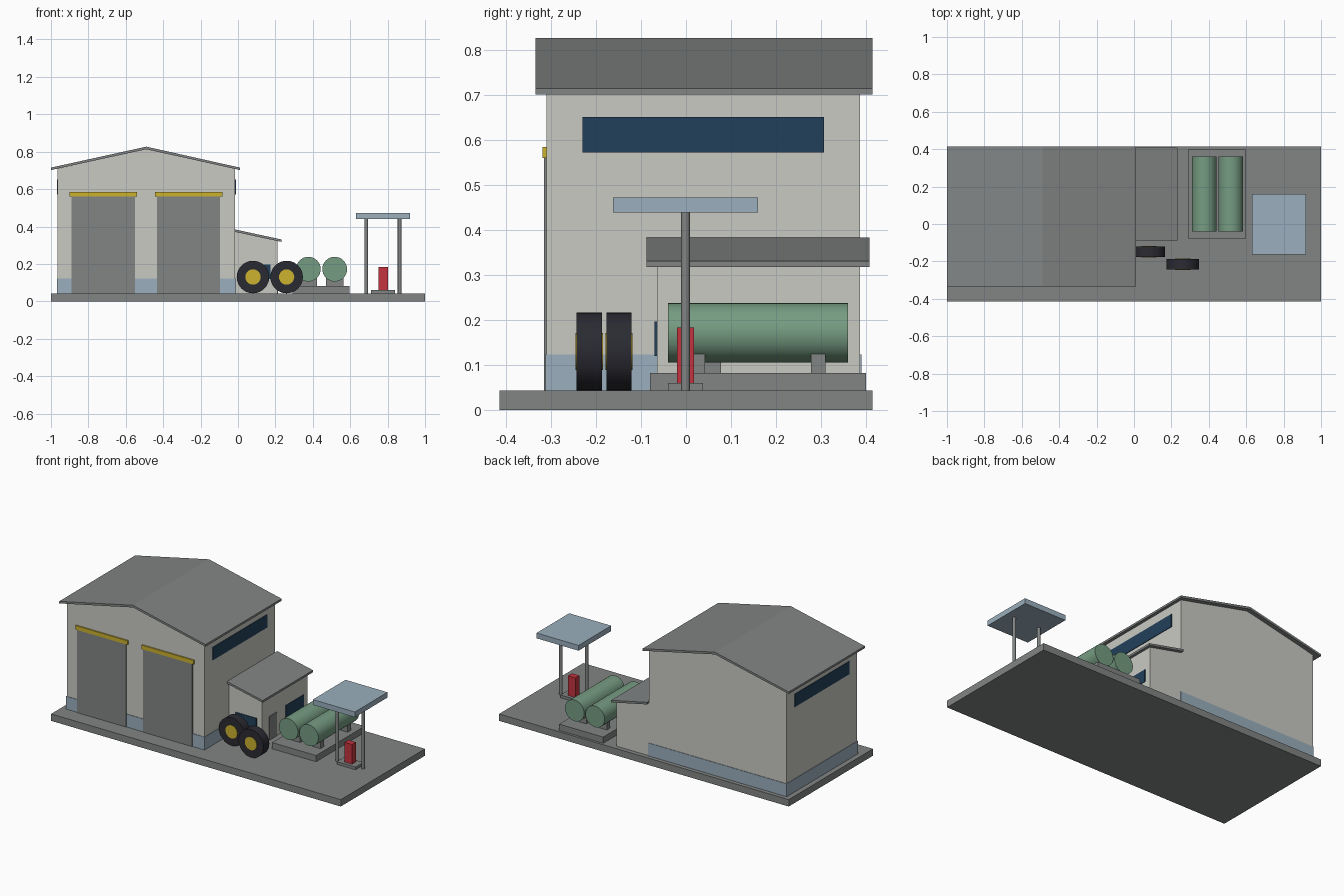
import bpy
import math

cube = bpy.data.objects.get("Cube")
if cube:
    bpy.data.objects.remove(cube, do_unlink=True)


def material(name, rgb):
    """Flat colour given as sRGB 0-255, stored linear."""
    lin = [((c / 255 + 0.055) / 1.055) ** 2.4 for c in rgb]
    m = bpy.data.materials.new(name)
    m.use_nodes = True
    m.diffuse_color = (*lin, 1)
    m.node_tree.nodes["Principled BSDF"].inputs["Base Color"].default_value = (*lin, 1)
    return m


GREY = material("concrete grey", (130, 133, 133))
WALL = material("plaster white", (202, 202, 196))
PALE = material("pale blue", (155, 175, 189))
GLASS = material("window navy", (34, 64, 90))
YELLOW = material("signal yellow", (204, 178, 48))
GREEN = material("tank green", (118, 156, 130))
RED = material("pump red", (196, 52, 62))
RUBBER = material("tyre black", (42, 42, 50))


def add_mesh(name, verts, faces, mat):
    me = bpy.data.meshes.new(name)
    me.from_pydata(verts, [], faces)
    me.materials.append(mat)
    ob = bpy.data.objects.new(name, me)
    bpy.context.collection.objects.link(ob)
    return ob


def extrude(name, profile, y0, y1, mat):
    """Extrude a counter-clockwise (x, z) outline along y."""
    n = len(profile)
    verts = [(x, y, z) for y in (y0, y1) for x, z in profile]
    faces = [list(range(n)), list(range(2 * n - 1, n - 1, -1))]
    faces += [(i, i + n, (i + 1) % n + n, (i + 1) % n) for i in range(n)]
    return add_mesh(name, verts, faces, mat)


def box(name, x, y, z, mat):
    outline = [(x[0], z[0]), (x[1], z[0]), (x[1], z[1]), (x[0], z[1])]
    return extrude(name, outline, y[0], y[1], mat)


def cylinder(name, centre, radius, depth, mat, along_y=True, sides=32):
    rot = (math.pi / 2, 0, 0) if along_y else (0, 0, 0)
    bpy.ops.mesh.primitive_cylinder_add(vertices=sides, radius=radius, depth=depth,
                                        location=centre, rotation=rot)
    ob = bpy.context.object
    ob.name = name
    ob.data.materials.append(mat)
    bpy.ops.object.shade_smooth_by_angle(angle=math.radians(40))
    return ob


G = 0.043  # ground slab top
MID = -0.49  # ridge line of the hall

box("ground_slab", (-1, 1), (-0.415, 0.415), (0, G), GREY)

# Main hall: walls, roof, plinth
extrude("hall_walls", [(-0.965, G), (-0.015, G), (-0.015, 0.709), (MID, 0.815),
                       (-0.965, 0.709)], -0.31, 0.387, WALL)
extrude("hall_roof", [(-1, 0.702), (MID, 0.813), (0.01, 0.702),
                      (0.01, 0.715), (MID, 0.827), (-1, 0.715)], -0.335, 0.415, GREY)
box("hall_plinth", (-0.968, -0.012), (-0.313, 0.39), (G, 0.123), PALE)

# Garage doors with yellow lintels
for side, x in (("right", -0.72), ("left", -0.264)):
    box(f"garage_door_{side}", (x - 0.169, x + 0.169), (-0.316, -0.3), (G, 0.565), GREY)
    box(f"door_lintel_{side}", (x - 0.18, x + 0.18), (-0.319, -0.3), (0.56, 0.585), YELLOW)

# Long high windows on both hall sides
for side, x in (("right", -0.965), ("left", -0.015)):
    box(f"hall_window_{side}", (x - 0.004, x + 0.004), (-0.23, 0.307), (0.572, 0.652), GLASS)

# Lean-to office
extrude("office_walls", [(-0.02, G), (0.21, G), (0.21, 0.326), (-0.02, 0.375)],
        -0.065, 0.387, WALL)
extrude("office_roof", [(-0.015, 0.371), (0.232, 0.318), (0.232, 0.331), (-0.015, 0.384)],
        -0.088, 0.408, GREY)
box("office_front_window", (0.03, 0.175), (-0.07, -0.06), (0.12, 0.197), GLASS)
box("office_side_window", (0.205, 0.214), (0.17, 0.347), (0.12, 0.197), GLASS)
box("office_door", (0.205, 0.214), (0.005, 0.078), (G, 0.19), GREY)

# Tanks on saddles
box("tank_platform", (0.292, 0.595), (-0.08, 0.4), (G, 0.082), GREY)
for side, x in (("right", 0.376), ("left", 0.517)):
    cylinder(f"tank_{side}", (x, 0.16, 0.172), 0.066, 0.4, GREEN)
    for end, y in (("front", 0.026), ("back", 0.294)):
        box(f"saddle_{side}_{end}", (x - 0.046, x + 0.046), (y - 0.016, y + 0.016),
            (0.082, 0.128), GREY)

# Large tyres standing on the slab
for side, x, y in (("right", 0.08, -0.149), ("left", 0.26, -0.215)):
    cylinder(f"tyre_{side}", (x, y, 0.13), 0.087, 0.056, RUBBER)
    cylinder(f"hub_{side}", (x, y, 0.13), 0.041, 0.061, YELLOW, sides=20)

# Fuel pump under a canopy
box("canopy", (0.63, 0.92), (-0.162, 0.16), (0.439, 0.472), PALE)
for side, x in (("right", 0.686), ("left", 0.864)):
    cylinder(f"canopy_post_{side}", (x, -0.001, 0.242), 0.01, 0.398, GREY,
             along_y=False, sides=16)
box("pump_island", (0.71, 0.84), (-0.04, 0.038), (G, 0.06), GREY)
box("fuel_pump", (0.75, 0.801), (-0.02, 0.018), (0.06, 0.183), RED)
